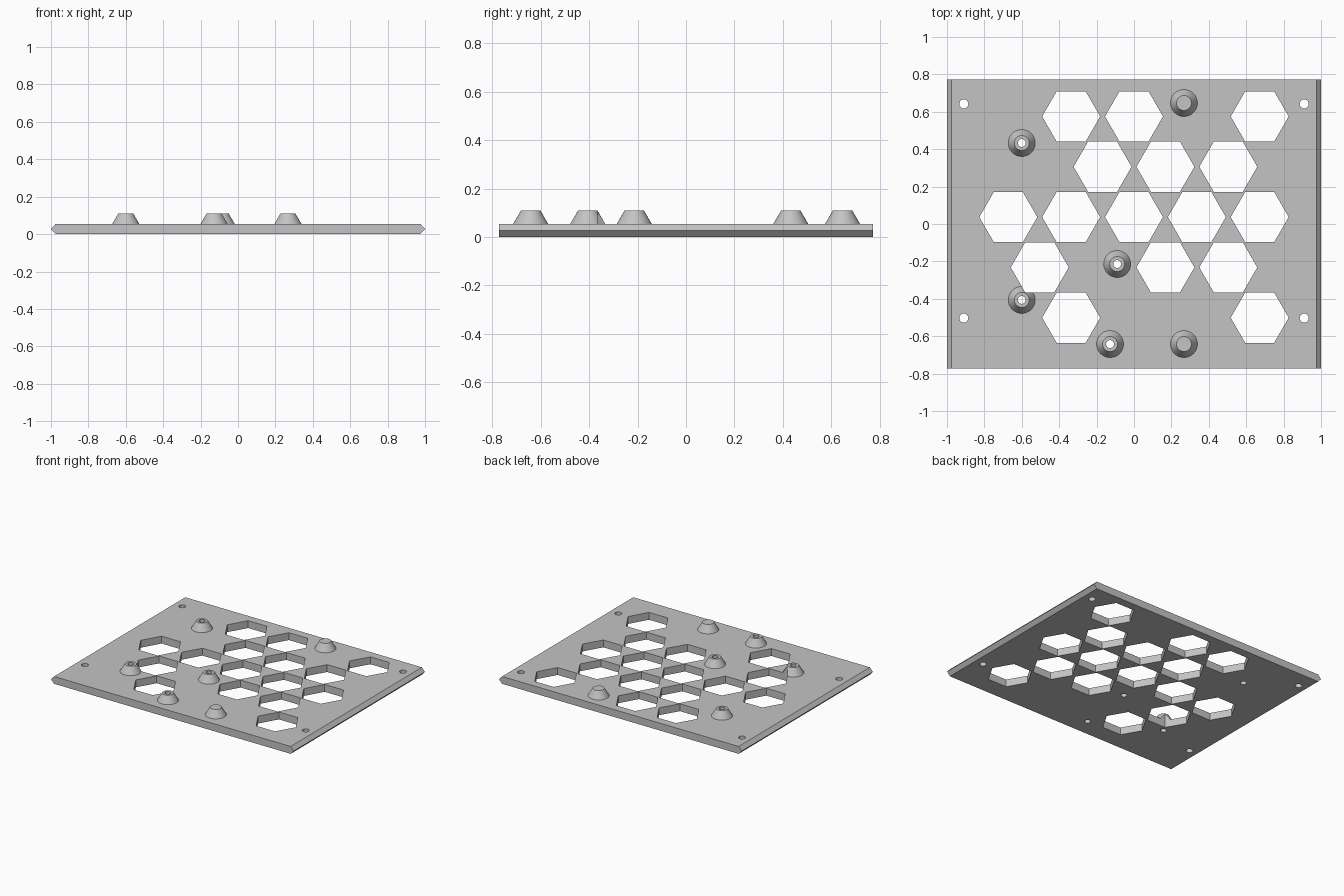
import bpy
import bmesh
import math
from mathutils import Matrix

cube = bpy.data.objects.get("Cube")
if cube:
    bpy.data.objects.remove(cube, do_unlink=True)

HALF_X, HALF_Y, THICK, BEVEL = 1.0, 0.772, 0.055, 0.025
TOP = 0.11
HEX_R, STEP_X, STEP_Y, MID_Y = 0.155, 0.336, 0.269, 0.037
SCREW_R, BORE_R = 0.024, 0.021

# One plain grey plastic
grey = bpy.data.materials.new("grey plastic")
grey.use_nodes = True
COLOUR = (0.55, 0.55, 0.55, 1)
grey.diffuse_color = COLOUR
grey.node_tree.nodes["Principled BSDF"].inputs["Base Color"].default_value = COLOUR


def make_object(name, bm):
    bmesh.ops.recalc_face_normals(bm, faces=bm.faces)
    mesh = bpy.data.meshes.new(name)
    bm.to_mesh(mesh)
    bm.free()
    mesh.materials.append(grey)
    obj = bpy.data.objects.new(name, mesh)
    bpy.context.collection.objects.link(obj)
    return obj


def add_prism(bm, x, y, z0, z1, r0, r1, sides, turn=0.0):
    place = Matrix.Translation((x, y, (z0 + z1) / 2)) @ Matrix.Rotation(turn, 4, "Z")
    bmesh.ops.create_cone(bm, cap_ends=True, segments=sides, radius1=r0,
                          radius2=r1, depth=z1 - z0, matrix=place)


def cut(obj, cutter):
    mod = obj.modifiers.new("openings", "BOOLEAN")
    mod.operation = "DIFFERENCE"
    mod.solver = "EXACT"
    mod.object = cutter
    bpy.ops.object.select_all(action="DESELECT")
    bpy.context.view_layer.objects.active = obj
    obj.select_set(True)
    bpy.ops.object.modifier_apply(modifier=mod.name)
    bpy.ops.object.shade_smooth_by_angle(angle=math.radians(30))


# Honeycomb columns, listed per row in half steps from the centre
honeycomb = {2: (-2, 0, 4), 1: (-1, 1, 3), 0: (-4, -2, 0, 2, 4),
             -1: (-3, 1, 3), -2: (-2, 4)}

# Standoffs: name, x, y, bored through
standoffs = [
    ("back_right_standoff", -0.60, 0.433, True),
    ("front_right_standoff", -0.60, -0.406, True),
    ("centre_standoff", -0.09, -0.214, True),
    ("front_centre_standoff", -0.128, -0.642, True),
    ("back_left_peg", 0.267, 0.647, False),
    ("front_left_peg", 0.267, -0.642, False),
]

# Cutter for the honeycomb, the corner screw holes and the standoff bores
bm = bmesh.new()
for row, columns in honeycomb.items():
    for col in columns:
        add_prism(bm, col * STEP_X / 2, MID_Y + row * STEP_Y, -0.1, 0.2,
                  HEX_R, HEX_R, 6, math.pi / 6)
for x in (-0.91, 0.91):
    for y in (0.642, -0.503):
        add_prism(bm, x, y, -0.1, 0.2, SCREW_R, SCREW_R, 32)
for name, x, y, bored in standoffs:
    if bored:
        add_prism(bm, x, y, -0.1, 0.2, BORE_R, BORE_R, 32)
cutter = make_object("openings_cutter", bm)
cutter.hide_render = True

# Plate: a flat hexagonal profile with pointed side edges, extruded in y
bm = bmesh.new()
flat = HALF_X - BEVEL
profile = [(-flat, 0), (flat, 0), (HALF_X, THICK / 2),
           (flat, THICK), (-flat, THICK), (-HALF_X, THICK / 2)]
face = bm.faces.new([bm.verts.new((x, -HALF_Y, z)) for x, z in profile])
extruded = bmesh.ops.extrude_face_region(bm, geom=[face])
moved = [v for v in extruded["geom"] if isinstance(v, bmesh.types.BMVert)]
bmesh.ops.translate(bm, verts=moved, vec=(0, 2 * HALF_Y, 0))
plate = make_object("base_plate", bm)
cut(plate, cutter)

# Tapered standoffs, rooted slightly inside the plate
for name, x, y, bored in standoffs:
    bm = bmesh.new()
    root = 0.045
    slope = (0.072 - 0.04) / (TOP - THICK)
    add_prism(bm, x, y, root, TOP, 0.072 + slope * (THICK - root), 0.04, 48)
    cut(make_object(name, bm), cutter)

# The cutter is no longer needed
bpy.data.objects.remove(cutter, do_unlink=True)
